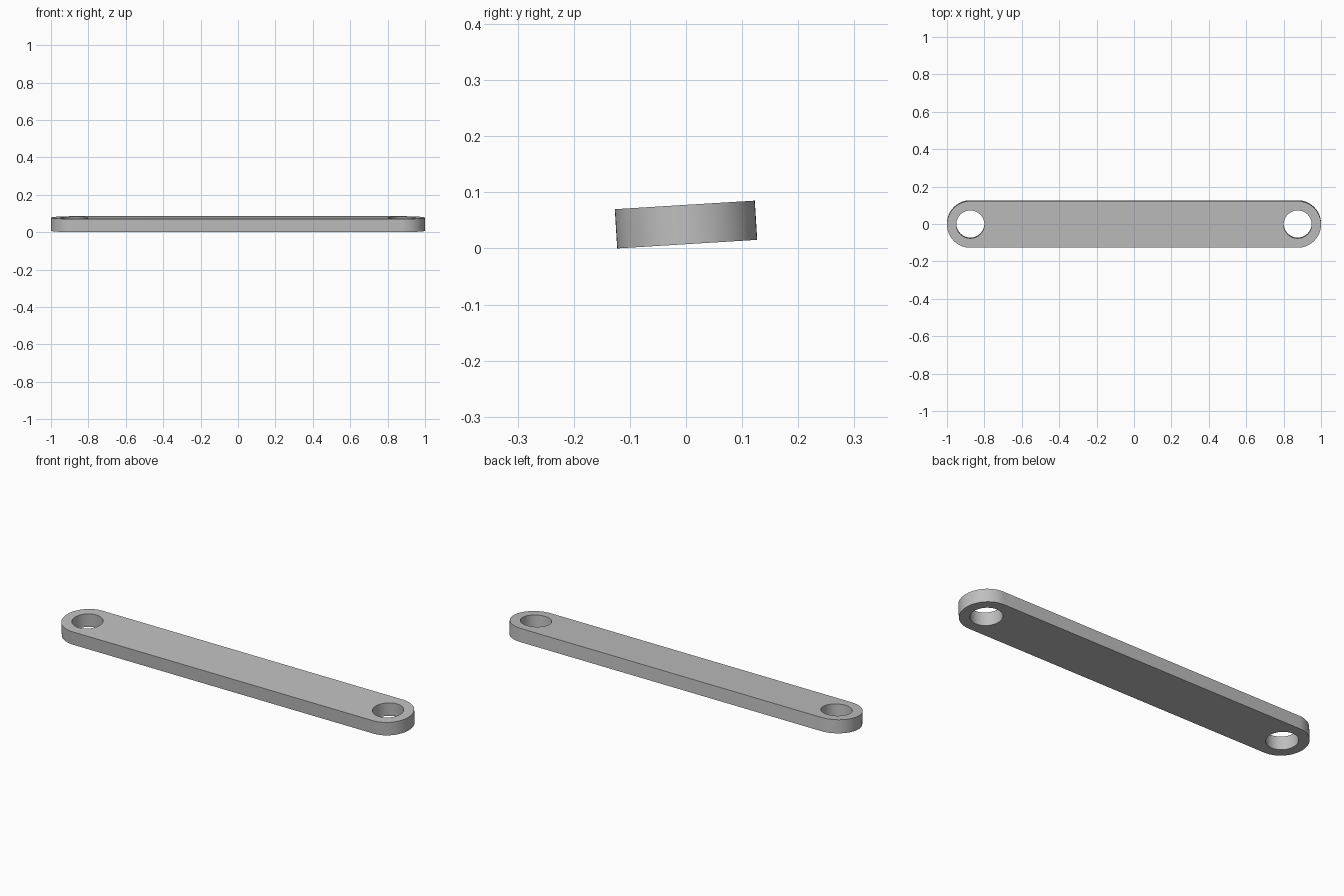
import bpy
import bmesh
from math import sin, cos, pi, radians
from mathutils import Matrix

if "Cube" in bpy.data.objects:
    bpy.data.objects.remove(bpy.data.objects["Cube"])

END_X, OUTER, HOLE, THICK = 0.875, 0.125, 0.075, 0.07
TILT = radians(3.5)
STEPS = 32


def arc(cx, radius, start, sweep, count):
    return [(cx + radius * cos(start + sweep * i / STEPS),
             radius * sin(start + sweep * i / STEPS)) for i in range(count)]


def add_loop(bm, points):
    verts = [bm.verts.new((x, y, -THICK / 2)) for x, y in points]
    for i, v in enumerate(verts):
        bm.edges.new((v, verts[(i + 1) % len(verts)]))


# Rounded outline and the two pin holes
bm = bmesh.new()
add_loop(bm, arc(END_X, OUTER, -pi / 2, pi, STEPS + 1)
         + arc(-END_X, OUTER, pi / 2, pi, STEPS + 1))
for side in (-1, 1):
    add_loop(bm, arc(side * END_X, HOLE, 0, 2 * pi, STEPS))

# Fill the profile and extrude it to a plate
bmesh.ops.triangle_fill(bm, use_beauty=True, edges=bm.edges[:])
top = bmesh.ops.extrude_face_region(bm, geom=bm.faces[:], use_keep_orig=True)
bmesh.ops.translate(bm, vec=(0, 0, THICK),
                    verts=[g for g in top["geom"] if isinstance(g, bmesh.types.BMVert)])
bmesh.ops.recalc_face_normals(bm, faces=bm.faces[:])

# Slight tilt about the long axis, resting on the ground
bmesh.ops.transform(bm, matrix=Matrix.Rotation(TILT, 4, "X"), verts=bm.verts[:])
low = min(v.co.z for v in bm.verts)
bmesh.ops.translate(bm, vec=(0, 0, -low), verts=bm.verts[:])

mesh = bpy.data.meshes.new("link_bar")
bm.to_mesh(mesh)
bm.free()
link_bar = bpy.data.objects.new("link_bar", mesh)
bpy.context.collection.objects.link(link_bar)

# Plain grey finish
grey = bpy.data.materials.new("light_grey")
grey.use_nodes = True
colour = (0.52, 0.52, 0.52, 1)
grey.diffuse_color = colour
grey.node_tree.nodes["Principled BSDF"].inputs["Base Color"].default_value = colour
mesh.materials.append(grey)

bpy.ops.object.select_all(action="DESELECT")
link_bar.select_set(True)
bpy.context.view_layer.objects.active = link_bar
bpy.ops.object.shade_smooth_by_angle(angle=radians(30))
